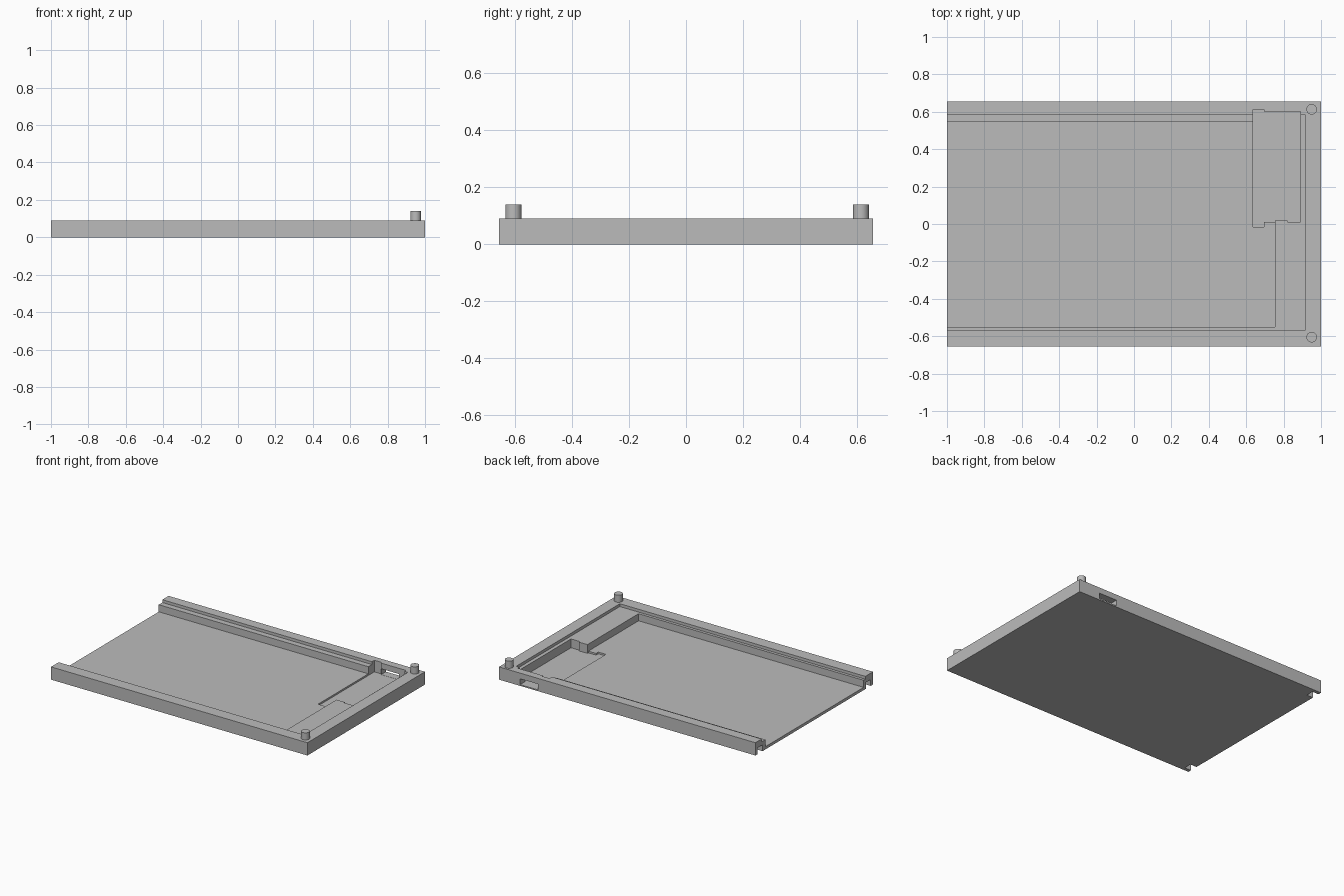
import bpy
import bmesh
from mathutils import Matrix, Vector

cube = bpy.data.objects.get("Cube")
if cube:
    bpy.data.objects.remove(cube, do_unlink=True)

# Single grey plastic
grey = bpy.data.materials.new("grey_plastic")
grey.use_nodes = True
colour = (0.5, 0.5, 0.5, 1)
grey.diffuse_color = colour
grey.node_tree.nodes["Principled BSDF"].inputs["Base Color"].default_value = colour


def add_object(name, bm):
    mesh = bpy.data.meshes.new(name)
    bm.to_mesh(mesh)
    bm.free()
    mesh.materials.append(grey)
    obj = bpy.data.objects.new(name, mesh)
    bpy.context.collection.objects.link(obj)
    return obj


def box(name, x, y, z):
    """Box from (min, max) pairs on each axis."""
    lo, hi = Vector((x[0], y[0], z[0])), Vector((x[1], y[1], z[1]))
    bm = bmesh.new()
    bmesh.ops.create_cube(bm, size=1, matrix=Matrix.Translation((lo + hi) / 2)
                          @ Matrix.Diagonal((*(hi - lo), 1)))
    return add_object(name, bm)


def cut(target, x, y, z):
    """Subtract a box from the target."""
    cutter = box("cutter", x, y, z)
    cutter.hide_render = True
    mod = target.modifiers.new("cut", "BOOLEAN")
    mod.operation = "DIFFERENCE"
    mod.solver = "EXACT"
    mod.object = cutter
    bpy.context.view_layer.objects.active = target
    bpy.ops.object.modifier_apply(modifier=mod.name)
    bpy.data.objects.remove(cutter, do_unlink=True)


TOP, LEDGE, FLOOR, POCKET = 0.09, 0.07, 0.02, 0.008
OVER = 0.2

tray = box("tray", (-1, 1), (-0.655, 0.655), (0, TOP))

# Shallow lid ledge and main cavity, both open at one end
cut(tray, (-1.1, 0.915), (-0.57, 0.585), (LEDGE, OVER))
cut(tray, (-1.1, 0.755), (-0.55, 0.545), (FLOOR, OVER))

# Corner pocket: main area, wide inner strip, small relief in its wall
cut(tray, (0.66, 0.89), (0.01, 0.602), (POCKET, OVER))
cut(tray, (0.635, 0.695), (-0.015, 0.612), (POCKET, OVER))
box_relief = box("pocket_wall_pad", (0.755, 0.82), (0.005, 0.02), (0.004, LEDGE))

# Connector window through the back wall
cut(tray, (0.695, 0.835), (0.55, 0.7), (POCKET + 0.001, 0.05))

# Latch notches under both rails at the open end
for y in ((-0.63, -0.575), (0.575, 0.63)):
    cut(tray, (-1.1, -0.95), y, (-0.1, 0.045))

# Locating pegs
for name, y in (("front_peg", -0.605), ("back_peg", 0.613)):
    bm = bmesh.new()
    bmesh.ops.create_cone(bm, cap_ends=True, segments=32, radius1=0.028, radius2=0.028,
                          depth=0.06, matrix=Matrix.Translation((0.95, y, 0.11)))
    peg = add_object(name, bm)
    bpy.ops.object.select_all(action="DESELECT")
    peg.select_set(True)
    bpy.context.view_layer.objects.active = peg
    bpy.ops.object.shade_smooth_by_angle()
